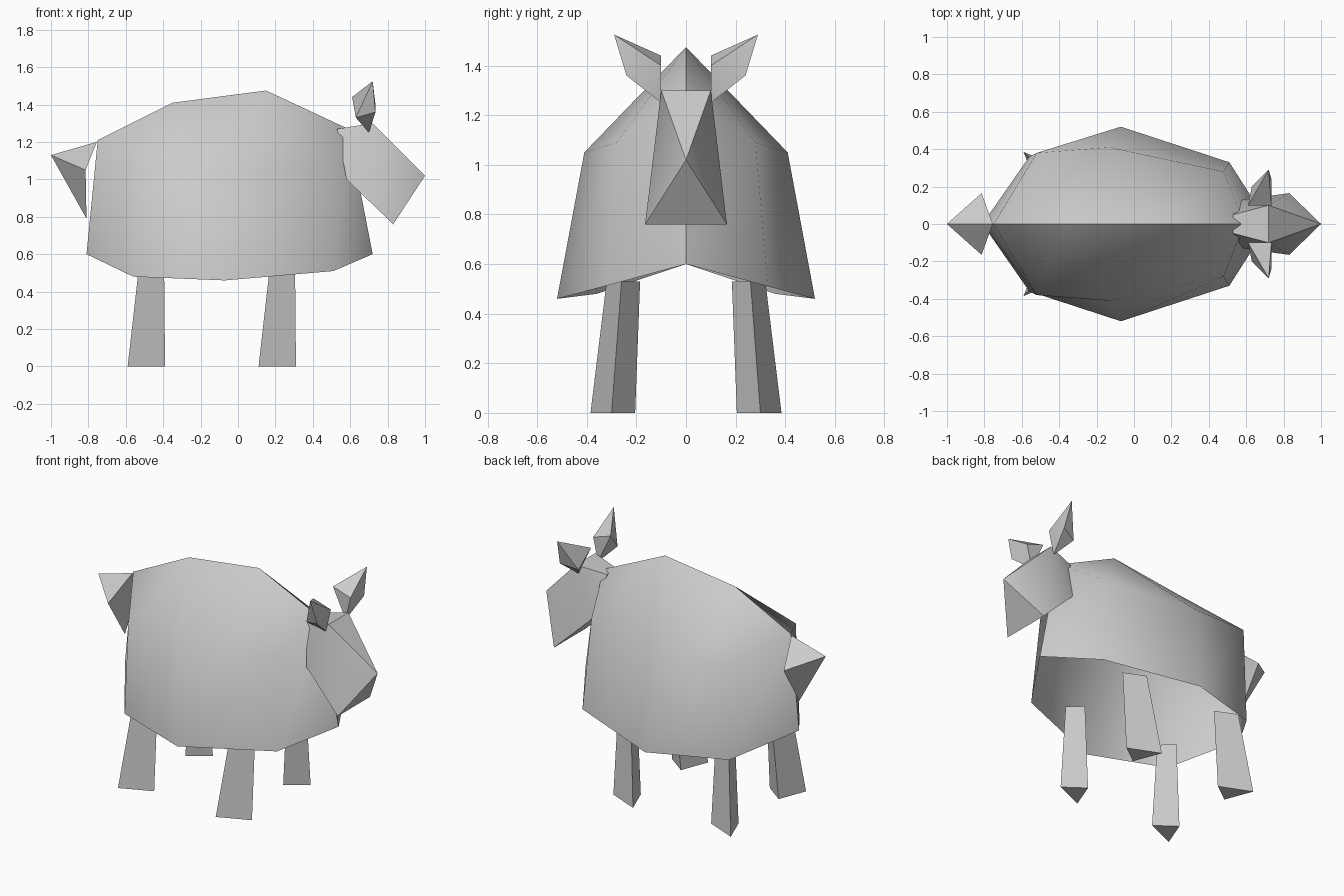
import bpy, bmesh, math

if "Cube" in bpy.data.objects:
    bpy.data.objects.remove(bpy.data.objects["Cube"])

wool = bpy.data.materials.new("light grey")
wool.diffuse_color = (0.6, 0.6, 0.6, 1)
wool.use_nodes = True
wool.node_tree.nodes["Principled BSDF"].inputs["Base Color"].default_value = wool.diffuse_color


def make(name, verts, faces, angle=50):
    """Build one mesh part with consistent normals and smooth shading."""
    bm = bmesh.new()
    vs = [bm.verts.new(v) for v in verts]
    for f in faces:
        bm.faces.new([vs[i] for i in f])
    bmesh.ops.recalc_face_normals(bm, faces=bm.faces)
    me = bpy.data.meshes.new(name)
    bm.to_mesh(me)
    bm.free()
    me.materials.append(wool)
    ob = bpy.data.objects.new(name, me)
    bpy.context.collection.objects.link(ob)
    bpy.ops.object.select_all(action='DESELECT')
    ob.select_set(True)
    bpy.context.view_layer.objects.active = ob
    bpy.ops.object.shade_smooth_by_angle(angle=math.radians(angle))
    return ob


def ring(half):
    """Close a half outline (front to back) by mirroring it across y."""
    return half + [(x, -y, z) for x, y, z in half[-2:0:-1]]


# Body: open shell from the lower rim to the shoulder ring, closed by a two-point spine
rim = ring([(0.72, 0, 0.60), (0.51, 0.33, 0.51), (-0.07, 0.52, 0.46),
            (-0.56, 0.36, 0.48), (-0.81, 0, 0.60)])
shoulder = ring([(0.59, 0, 1.27), (0.48, 0.28, 1.09), (-0.13, 0.41, 1.05),
                 (-0.52, 0.38, 1.07), (-0.75, 0, 1.21)])
spine = [(0.15, 0, 1.475), (-0.35, 0, 1.41)]
walls = [(i, (i + 1) % 8, (i + 1) % 8 + 8, i + 8) for i in range(8)]
roof = [(8, 9, 16), (9, 10, 16), (10, 17, 16), (10, 11, 17), (11, 12, 17),
        (12, 13, 17), (13, 14, 17), (14, 16, 17), (14, 15, 16), (15, 8, 16)]
make("body", rim + shoulder + spine, walls + roof)

# Head: wedge with a pointed nose and a wide jaw
half_head = [(0.53, 0.05, 1.27), (0.72, 0.10, 1.30), (0.83, 0.165, 0.76), (0.58, 0.13, 1.0)]
head = half_head + [(x, -y, z) for x, y, z in half_head] + [(1.0, 0, 1.02)]
make("head", head, [(0, 1, 5, 4), (1, 8, 5), (2, 6, 8), (2, 3, 7, 6), (0, 4, 7, 3),
                    (0, 1, 3), (1, 2, 3), (1, 8, 2), (4, 5, 7), (5, 6, 7), (5, 8, 6)])

# Ears: skewed four-sided double pyramids
ear = [(0.70, 0.10, 1.25), (0.61, 0.10, 1.44), (0.735, 0.10, 1.40),
       (0.735, 0.24, 1.36), (0.63, 0.20, 1.33), (0.72, 0.29, 1.525)]
ear_faces = [(e, 1 + i, 1 + (i + 1) % 4) for e in (0, 5) for i in range(4)]
for side, s in (("left", 1), ("right", -1)):
    make(side + "_ear", [(x, s * y, z) for x, y, z in ear], ear_faces, 35)

# Tail: pointed wedge
make("tail", [(-1.0, 0, 1.13), (-0.755, 0, 1.20), (-0.815, 0.165, 1.05),
              (-0.81, 0, 0.79), (-0.815, -0.165, 1.05)],
     [(0, 1, 2), (0, 2, 3), (0, 3, 4), (0, 4, 1), (1, 2, 4), (2, 3, 4)], 35)

# Legs: tapered three-sided posts leaning inward at the top
foot = [(-0.59, -0.385), (-0.39, -0.30), (-0.52, -0.205)]
top = [(-0.53, -0.32), (-0.395, -0.26), (-0.48, -0.185)]
for end, dx in (("back", 0), ("front", 0.70)):
    for side, s in (("left", -1), ("right", 1)):
        pts = [(x + dx, s * y, 0) for x, y in foot] + [(x + dx, s * y, 0.53) for x, y in top]
        make(end + "_" + side + "_leg", pts,
             [(0, 1, 2), (3, 4, 5)] + [(i, (i + 1) % 3, (i + 1) % 3 + 3, i + 3) for i in range(3)], 75)
